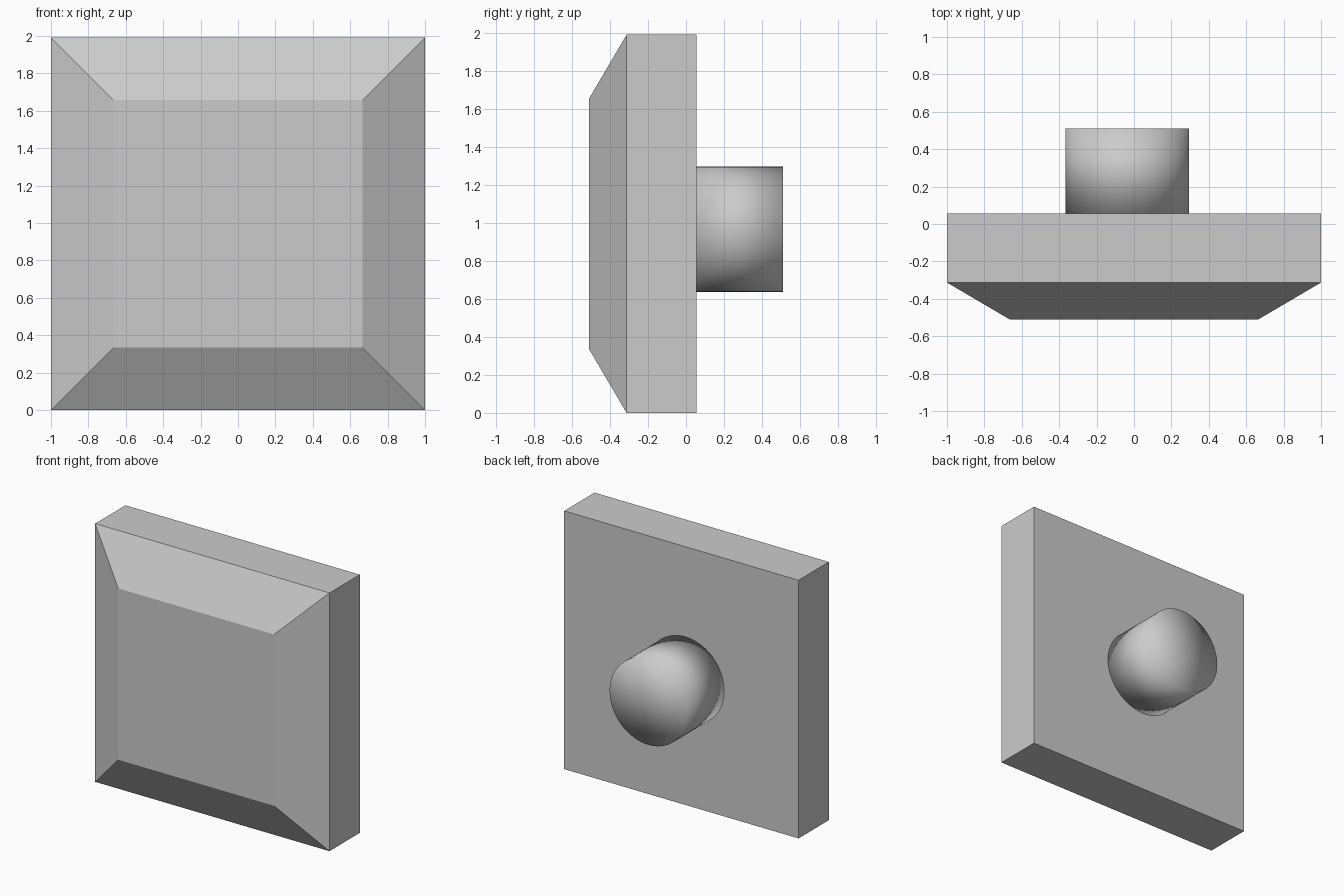
import bpy, bmesh, math
from mathutils import Matrix

if "Cube" in bpy.data.objects:
    bpy.data.objects.remove(bpy.data.objects["Cube"])

grey = bpy.data.materials.new("plain grey")
grey.diffuse_color = (0.6, 0.6, 0.6, 1)
grey.use_nodes = True
grey.node_tree.nodes["Principled BSDF"].inputs["Base Color"].default_value = grey.diffuse_color


def add_object(name, bm, smooth):
    bmesh.ops.recalc_face_normals(bm, faces=bm.faces)
    mesh = bpy.data.meshes.new(name)
    bm.to_mesh(mesh)
    bm.free()
    mesh.materials.append(grey)
    for p in mesh.polygons:
        p.use_smooth = smooth
    obj = bpy.data.objects.new(name, mesh)
    bpy.context.collection.objects.link(obj)
    return obj


# Square panel: back, shoulder and inset front outlines joined together
MID = 0.996
bm = bmesh.new()
rings = []
for y, hx, hz in ((0.056, 1.0, MID), (-0.313, 1.0, MID), (-0.51, 0.665, 0.661)):
    rings.append([bm.verts.new((sx * hx, y, MID + sz * hz))
                  for sx, sz in ((-1, -1), (1, -1), (1, 1), (-1, 1))])
for a, b in zip(rings, rings[1:]):
    for i in range(4):
        j = (i + 1) % 4
        bm.faces.new((a[i], a[j], b[j], b[i]))
bm.faces.new(rings[0])
bm.faces.new(rings[-1])
add_object("panel", bm, False)

# Round peg on the back, softly shaded over its end
Y0, Y1 = 0.05, 0.51
bm = bmesh.new()
bmesh.ops.create_cone(
    bm, cap_ends=True, cap_tris=True, segments=48, radius1=0.33, radius2=0.33,
    depth=Y1 - Y0,
    matrix=Matrix.Translation((-0.035, (Y0 + Y1) / 2, 0.967)) @ Matrix.Rotation(math.pi / 2, 4, 'X'))
add_object("back_peg", bm, True)
